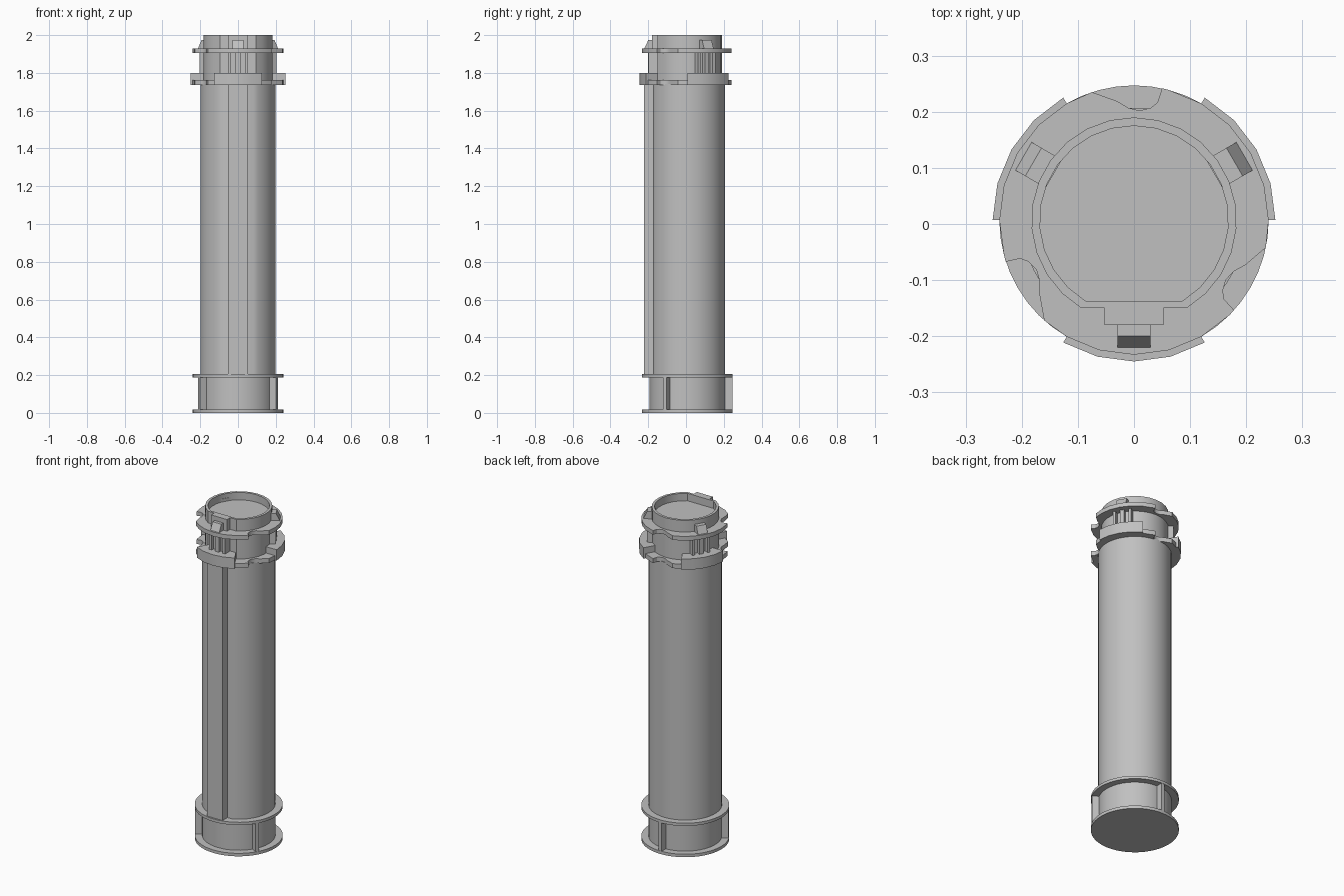
import bpy, bmesh
from math import sin, cos, radians, asin, pi
from mathutils import Matrix

if "Cube" in bpy.data.objects:
    bpy.data.objects.remove(bpy.data.objects["Cube"])

CY = 0.007  # y of the tube axis
grey = bpy.data.materials.new("plain_grey")
grey.diffuse_color = (0.53, 0.53, 0.53, 1)
grey.use_nodes = True
grey.node_tree.nodes["Principled BSDF"].inputs["Base Color"].default_value = grey.diffuse_color


def loft(name, loops, angle=0):
    """Closed solid through loops of equal length, spun about the tube axis."""
    bm = bmesh.new()
    rings = [[bm.verts.new(p) for p in loop] for loop in loops]
    n = len(rings[0])
    for a, b in zip(rings, rings[1:]):
        for i in range(n):
            j = (i + 1) % n
            bm.faces.new((a[i], a[j], b[j], b[i]))
    bm.faces.new(rings[0][::-1])
    bm.faces.new(rings[-1])
    bmesh.ops.recalc_face_normals(bm, faces=bm.faces)
    bm.transform(Matrix.Translation((0, CY, 0)) @ Matrix.Rotation(radians(angle), 4, 'Z'))
    me = bpy.data.meshes.new(name)
    bm.to_mesh(me)
    bm.free()
    me.materials.append(grey)
    ob = bpy.data.objects.new(name, me)
    bpy.context.collection.objects.link(ob)
    bpy.ops.object.select_all(action='DESELECT')
    ob.select_set(True)
    bpy.context.view_layer.objects.active = ob
    bpy.ops.object.shade_smooth_by_angle(angle=radians(30))
    return ob


def at(pts, z):
    return [(x, y, z) for x, y in pts]


def prism(name, pts, z0, z1, angle=0):
    return loft(name, [at(pts, z0), at(pts, z1)], angle)


def arc(r, a0, a1, n):
    return [(r * cos(a0 + (a1 - a0) * i / n), r * sin(a0 + (a1 - a0) * i / n)) for i in range(n + 1)]


def d_shape(r, flat, n):
    """Circle with its front cut flat at y = -flat."""
    a = asin(flat / r)
    return arc(r, -a, pi + a, n)


def rect(x0, x1, y0, y1):
    return [(x0, y0), (x1, y0), (x1, y1), (x0, y1)]


def circle(r, n):
    return arc(r, 0, 2 * pi, n)[:-1]


# base: two flanges, a drum and three ribs
prism("base_flange", circle(0.24, 48), 0, 0.018)
prism("base_drum", circle(0.2, 48), 0.01, 0.195)
prism("base_upper_flange", circle(0.24, 48), 0.188, 0.205)
for k in range(3):
    prism("base_rib", rect(0.19, 0.238, -0.01, 0.01), 0.01, 0.195, 90 + 120 * k)

# long tube with flat front and raised rail
prism("tube", d_shape(0.2, 0.182, 40), 0.2, 1.74)
prism("front_rail", rect(-0.052, 0.052, -0.229, -0.17), 0.205, 1.74)

# upper neck with a recessed cap
outer, inner = d_shape(0.183, 0.157, 22), d_shape(0.168, 0.144, 22)
loft("neck", [at(outer, 1.735), at(outer, 2.0), at(inner, 2.0), at(inner, 1.955)])
prism("neck_key", rect(-0.053, 0.053, -0.187, -0.15), 1.74, 2.0)

# scalloped flanges
notch = [(.05, .235), (.042, .21), (.03, .2), (.01, .195), (-.01, .2), (-.03, .212), (-.075, .228)]
outline = []
for k in range(3):
    c, s = cos(k * 2 * pi / 3), sin(k * 2 * pi / 3)
    outline += [(x * c - y * s, x * s + y * c) for x, y in notch]
    outline += arc(0.24, radians(120 + 120 * k), radians(195 + 120 * k), 5)
prism("lower_scalloped_flange", outline, 1.735, 1.762)
prism("upper_scalloped_flange", outline, 1.905, 1.93)

# lugs, clips and the ribs under the clips, three times around
lug = arc(0.252, -pi / 6, pi / 6, 4) + arc(0.17, pi / 6, -pi / 6, 4)
clip = [(0.165, 1.92), (0.232, 1.92), (0.207, 1.973), (0.165, 1.973)]
for a in (30, 150, 270):
    prism("locking_lug", lug, 1.735, 1.8, a)
    loft("clip", [[(r, t, z) for r, z in clip] for t in (-0.029, 0.029)], a)
    for t, w, r in ((-0.045, 0.008, 0.205), (0, 0.012, 0.207), (0.045, 0.008, 0.205)):
        prism("clip_rib", rect(0.15, r, t - w, t + w), 1.79, 1.91, a)
